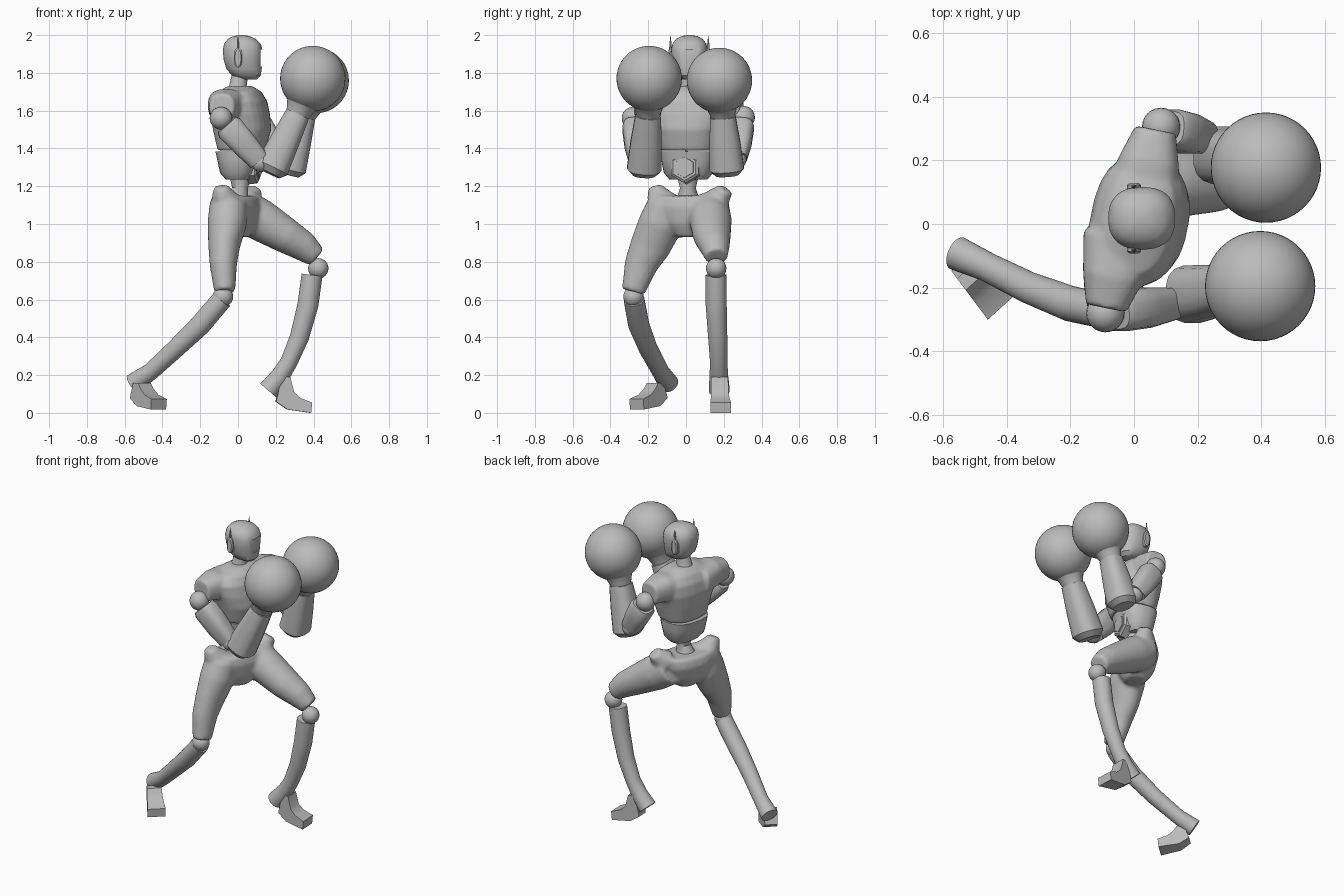
import bpy, bmesh, math
from mathutils import Vector, Matrix

cube = bpy.data.objects.get("Cube")
if cube:
    bpy.data.objects.remove(cube)

GREY = (0.5, 0.5, 0.5, 1)
grey = bpy.data.materials.new("plain grey")
grey.use_nodes = True
grey.diffuse_color = GREY
grey.node_tree.nodes["Principled BSDF"].inputs["Base Color"].default_value = GREY


def finish(name, bm, angle=35):
    bmesh.ops.recalc_face_normals(bm, faces=bm.faces)
    mesh = bpy.data.meshes.new(name)
    bm.to_mesh(mesh)
    bm.free()
    mesh.materials.append(grey)
    mesh.shade_smooth()
    mesh.set_sharp_from_angle(angle=math.radians(angle))
    obj = bpy.data.objects.new(name, mesh)
    bpy.context.collection.objects.link(obj)
    return obj


def loft(bm, stations, side=(0, 1, 0), axis=None, sides=24, power=2.0):
    """Skin rings (centre, half width along side, half depth), with flat caps."""
    pts = [Vector(s[0]) for s in stations]
    rings = []
    for i, (c, wide, deep) in enumerate(stations):
        t = Vector(axis) if axis else pts[min(i + 1, len(pts) - 1)] - pts[max(i - 1, 0)]
        t.normalize()
        a = Vector(side)
        a = (a - t * a.dot(t)).normalized()
        b = t.cross(a)
        ring = []
        for k in range(sides):
            th = math.tau * (k + 0.5) / sides
            ca, sa = math.cos(th), math.sin(th)
            u = math.copysign(abs(ca) ** (2 / power), ca) * wide
            v = math.copysign(abs(sa) ** (2 / power), sa) * deep
            ring.append(bm.verts.new(pts[i] + a * u + b * v))
        rings.append(ring)
    for r, q in zip(rings, rings[1:]):
        for k in range(sides):
            j = (k + 1) % sides
            bm.faces.new((r[k], r[j], q[j], q[k]))
    bm.faces.new(rings[0])
    bm.faces.new(rings[-1])


def part(name, stations, **kw):
    bm = bmesh.new()
    loft(bm, stations, **kw)
    return finish(name, bm)


def tube(*points):
    return [((x, y, z), r, r) for x, y, z, r in points]


def ball(name, centre, r, segments=24):
    bm = bmesh.new()
    bmesh.ops.create_uvsphere(bm, u_segments=segments, v_segments=segments // 2, radius=r,
                              matrix=Matrix.Translation(centre))
    return finish(name, bm)


def blend(obj, voxel, rounds):
    """Fuse overlapping volumes into one soft shell."""
    m = obj.modifiers.new("fuse", "REMESH")
    m.mode, m.voxel_size, m.use_smooth_shade = "VOXEL", voxel, True
    s = obj.modifiers.new("soften", "SMOOTH")
    s.factor, s.iterations = 0.5, rounds


UP = (0, 0, 1)
CENTRE = Vector((0.01, 0.012, 0))
LEFT = Vector((0.2, 0.98, 0)).normalized()
FRONT = Vector((0.98, -0.2, 0)).normalized()


def body(f, l, z):
    return CENTRE + FRONT * f + LEFT * l + Vector((0, 0, z))


# Chest with short sleeves
bm = bmesh.new()
loft(bm, [(body(f, 0, z), w, d) for f, z, w, d in [
    (0.008, 1.39, 0.15, 0.122), (0.012, 1.5, 0.18, 0.15), (0.003, 1.58, 0.205, 0.15),
    (0, 1.65, 0.21, 0.137), (0, 1.70, 0.17, 0.108), (0, 1.73, 0.08, 0.065)]],
    side=LEFT, axis=UP, power=2.5)
for s in (-1, 1):
    loft(bm, [(body(0.02 * s - 0.02, s * l, z), h, d) for l, z, h, d in [
        (0.06, 1.62, 0.09, 0.12), (0.19, 1.63, 0.085, 0.095), (0.29, 1.62, 0.07, 0.065)]],
        side=UP, axis=LEFT * s, power=2.5)
blend(finish("chest", bm), 0.01, 5)

# Rib section, belly plate, waist and neck
part("ribs", [(body(-0.005, 0, z), w, d) for z, w, d in [
    (1.235, 0.1, 0.065), (1.27, 0.13, 0.095), (1.34, 0.143, 0.11), (1.385, 0.147, 0.12)]],
    side=LEFT, axis=UP, power=2.6)
part("belly_rim", [(body(f, 0, 1.3), r, r) for f, r in [(0.05, 0.09), (0.093, 0.085), (0.103, 0.07)]],
     side=LEFT, axis=FRONT, sides=6)
part("belly_plate", [(body(f, 0, 1.3), r, r) for f, r in [(0.08, 0.06), (0.109, 0.055)]],
     side=LEFT, axis=FRONT, sides=6)
part("waist", tube((-0.01, 0.01, 1.09, 0.075), (0, 0.01, 1.14, 0.058),
                   (0.01, 0.01, 1.19, 0.042), (0.012, 0.01, 1.27, 0.062)))
part("neck", tube((-0.005, 0.018, 1.69, 0.065), (0, 0.018, 1.73, 0.046), (0.015, 0.02, 1.82, 0.042)))

# Head with a shallow visor recess
head = part("head", [((x, 0.018, z), w, d) for x, z, w, d in [
    (0.058, 1.765, 0.035, 0.04), (0.045, 1.785, 0.066, 0.075), (0.032, 1.82, 0.082, 0.094),
    (0.026, 1.87, 0.093, 0.102), (0.025, 1.92, 0.098, 0.106), (0.023, 1.955, 0.09, 0.097),
    (0.02, 1.98, 0.07, 0.074), (0.018, 1.995, 0.04, 0.042), (0.018, 2.0, 0.012, 0.012)]],
    axis=UP, power=2.4, sides=32)
bm = bmesh.new()
bmesh.ops.create_cube(bm, size=1, matrix=Matrix.Translation((0.17, 0.018, 1.88))
                      @ Matrix.Diagonal((0.1, 0.12, 0.09, 1)))
cutter = finish("visor_cutter", bm)
cutter.hide_render = True
cut = head.modifiers.new("visor", "BOOLEAN")
cut.operation, cut.object, cut.solver = "DIFFERENCE", cutter, "EXACT"
bpy.context.view_layer.update()
carved = bpy.data.meshes.new_from_object(head.evaluated_get(bpy.context.evaluated_depsgraph_get()))
head.modifiers.clear()
head.data = carved
carved.set_sharp_from_angle(angle=math.radians(35))
bpy.data.objects.remove(cutter)

# Ear pods and antennae
for s, label in ((-1, "right"), (1, "left")):
    y = 0.018
    part(label + "_ear_pod", [((0, y + s * o, 1.88), h, w) for o, h, w in [
        (0.07, 0.052, 0.022), (0.104, 0.052, 0.022), (0.11, 0.044, 0.015)]],
        side=UP, axis=(0, s, 0), sides=12, power=2.6)
    part(label + "_antenna", tube((0, y + s * 0.1, 1.91, 0.008), (0, y + s * 0.1, 1.95, 0.006),
                                  (0, y + s * 0.1, 1.995, 0.001)), side=(1, 0, 0), sides=6)

# Arms: shoulder, elbow, forearm start, wrist, glove centre
ARMS = {
    "right": ((-0.09, -0.28, 1.56), (0.12, -0.25, 1.325), (0.172, -0.222, 1.28),
              (0.315, -0.2, 1.58), (0.396, -0.195, 1.77)),
    "left": ((0.085, 0.305, 1.565), (0.22, 0.27, 1.34), (0.268, 0.217, 1.275),
             (0.345, 0.195, 1.57), (0.414, 0.177, 1.76)),
}
for label, points in ARMS.items():
    shoulder, elbow, low, wrist, glove = map(Vector, points)
    ball(label + "_shoulder_joint", shoulder, 0.06)
    ball(label + "_elbow_joint", elbow, 0.05)
    part(label + "_upper_arm", [(shoulder.lerp(elbow, t), w, d) for t, w, d in [
        (0.14, 0.055, 0.062), (0.22, 0.064, 0.075), (0.6, 0.064, 0.07), (0.95, 0.052, 0.058)]],
        sides=16, power=3)
    part(label + "_forearm", [(low.lerp(wrist, t), w, d) for t, w, d in [
        (-0.04, 0.065, 0.06), (0.06, 0.092, 0.09), (0.5, 0.084, 0.08), (1, 0.068, 0.066)]],
        sides=16, power=2.6)
    part(label + "_glove_cuff", [(wrist.lerp(glove, t), r, r) for t, r in [
        (-0.05, 0.06), (0.1, 0.07), (0.3, 0.085), (0.55, 0.13)]])
    ball(label + "_glove", glove, 0.173, 48)

# Pelvis fused with both thighs
bm = bmesh.new()
HIPS = Vector((0.36, 0.93, 0)).normalized()
loft(bm, [((x, 0.01, z), w, d) for x, z, w, d in [
    (0.0, 0.93, 0.06, 0.06), (-0.01, 1.0, 0.13, 0.105),
    (-0.015, 1.09, 0.18, 0.12), (-0.015, 1.15, 0.185, 0.105)]],
    side=HIPS, axis=UP, power=2.4)
loft(bm, [((-0.05, -0.1, 1.11), 0.1, 0.1), ((-0.058, -0.135, 1.0), 0.118, 0.104),
          ((-0.074, -0.19, 0.88), 0.108, 0.084), ((-0.078, -0.24, 0.78), 0.088, 0.072),
          ((-0.07, -0.28, 0.64), 0.062, 0.056)])
loft(bm, [((0.02, 0.12, 1.08), 0.11, 0.11), ((0.12, 0.13, 1.02), 0.112, 0.112),
          ((0.26, 0.138, 0.935), 0.1, 0.094), ((0.35, 0.152, 0.88), 0.08, 0.08),
          ((0.415, 0.162, 0.825), 0.06, 0.058)])
loft(bm, tube((0.04, 0.15, 1.12, 0.07), (0.08, 0.195, 1.16, 0.052), (0.09, 0.21, 1.185, 0.04)))
loft(bm, tube((-0.06, -0.12, 1.11, 0.08), (-0.085, -0.155, 1.165, 0.055), (-0.09, -0.165, 1.2, 0.038)))
blend(finish("pelvis_and_thighs", bm), 0.012, 8)

# Lower legs
ball("left_knee", (0.425, 0.16, 0.765), 0.054)
ball("right_knee", (-0.08, -0.278, 0.615), 0.054)
part("left_shin", tube((0.392, 0.16, 0.73, 0.056), (0.37, 0.16, 0.57, 0.056), (0.325, 0.168, 0.4, 0.051),
                       (0.27, 0.173, 0.27, 0.046), (0.22, 0.174, 0.19, 0.05), (0.16, 0.176, 0.12, 0.056)))
part("right_shin", tube((-0.085, -0.275, 0.6, 0.055), (-0.2, -0.25, 0.465, 0.056), (-0.33, -0.2, 0.34, 0.05),
                        (-0.46, -0.135, 0.22, 0.046), (-0.555, -0.092, 0.155, 0.054)))

# Feet: a side profile widened toward the toes
PROFILE = [(0.03, 0.19), (0.0, 0.06), (0.06, 0.018), (0.185, 0.0), (0.19, 0.055),
           (0.13, 0.078), (0.095, 0.11), (0.075, 0.19)]


def foot(name, origin, degrees, top):
    place = Matrix.Translation(origin) @ Matrix.Rotation(math.radians(degrees), 4, "Z")
    bm = bmesh.new()
    walls = [[bm.verts.new(place @ Vector((u, s * (0.038 + 0.09 * u), min(z, top))))
              for u, z in PROFILE] for s in (-1, 1)]
    for wall in walls:
        bm.faces.new(wall)
    for k in range(len(PROFILE)):
        j = (k + 1) % len(PROFILE)
        bm.faces.new((walls[0][k], walls[0][j], walls[1][j], walls[1][k]))
    return finish(name, bm, 40)


foot("left_foot", (0.2, 0.174, 0), 3, 0.19)
foot("right_foot", (-0.545, -0.122, 0.018), -48, 0.14)
